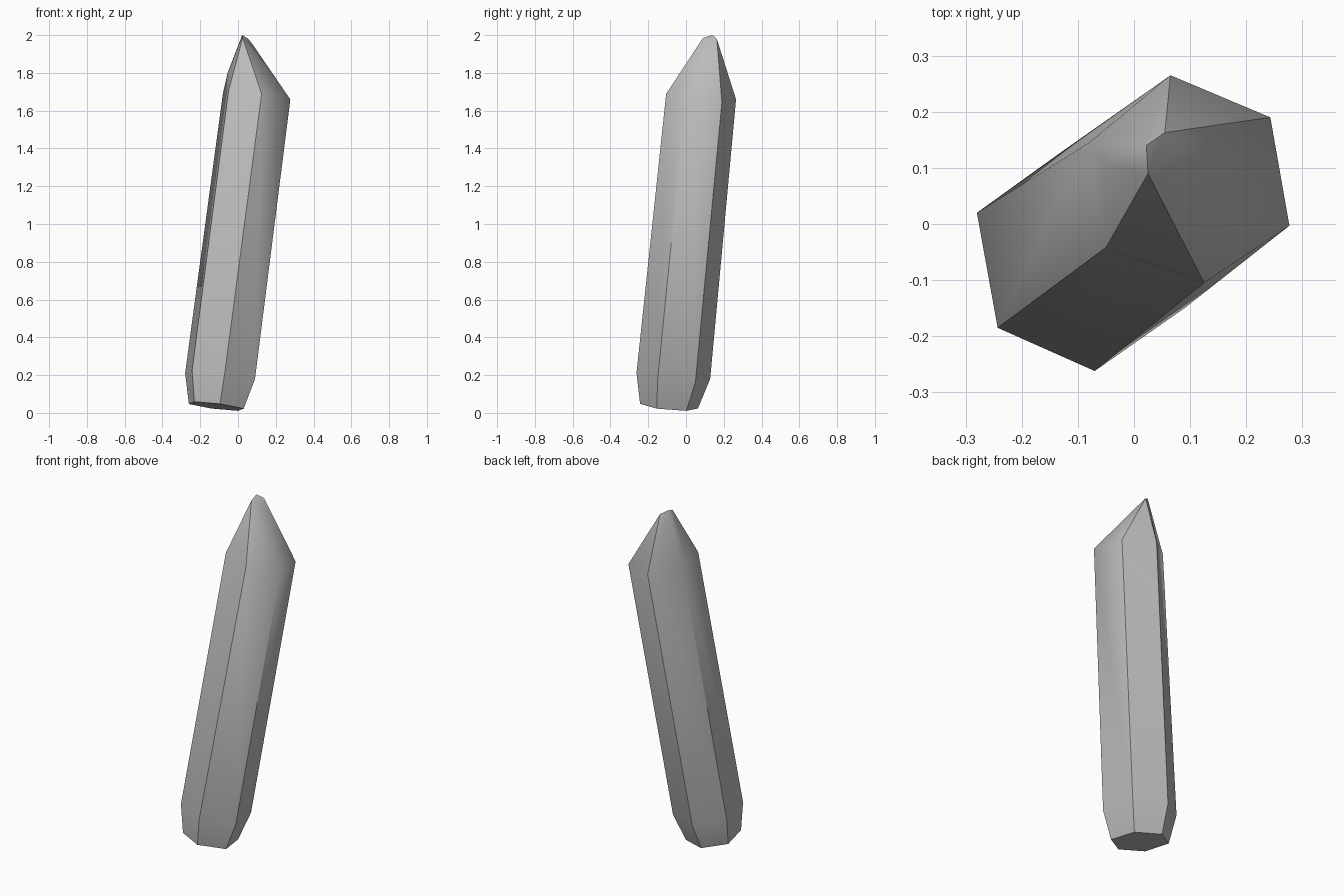
import bpy, bmesh, math
from mathutils import Vector

cube = bpy.data.objects.get("Cube")
if cube:
    bpy.data.objects.remove(cube, do_unlink=True)

# Single grey stone colour
stone = bpy.data.materials.new("stone_grey")
stone.use_nodes = True
grey = (0.5, 0.5, 0.5, 1)
stone.diffuse_color = grey
stone.node_tree.nodes["Principled BSDF"].inputs["Base Color"].default_value = grey


def tilted_ring(outline, height):
    """Six corners on a plane square to the leaning axis."""
    return [Vector((x, y, height - 0.13 * x - 0.10 * y)) for x, y in outline]


# Six-sided outlines of the leaning shaft
shoulder = [(0.065, 0.265), (0.243, 0.19), (0.277, -0.003),
            (0.125, -0.105), (-0.05, -0.042), (-0.08, 0.145)]
waist = [(-0.13, 0.128), (0.05, 0.05), (0.09, -0.15),
         (-0.07, -0.262), (-0.243, -0.185), (-0.28, 0.02)]
foot = [((x + 0.095) * 0.785 - 0.115, (y + 0.067) * 0.785 - 0.09) for x, y in waist]

# Chipped, off-centre tip
tip = [(0.025, 0.09, 1.985), (0.022, 0.14, 2.0), (0.055, 0.163, 1.98),
       (0.085, 0.145, 1.94), (0.06, 0.075, 1.93), (-0.055, 0.11, 1.8)]

bm = bmesh.new()
rings = [[bm.verts.new(p) for p in tilted_ring(outline, height)]
         for outline, height in ((foot, 0.011), (waist, 0.176), (shoulder, 1.695))]

# Tip facets wrapped over the shoulder ring, left open underneath
top = rings[2]
points = [bm.verts.new(p) for p in tip]
bmesh.ops.convex_hull(bm, input=top + points)
under = [f for f in bm.faces if all(v in top for v in f.verts)]
bmesh.ops.delete(bm, geom=under, context='FACES_ONLY')
bmesh.ops.delete(bm, geom=[v for v in bm.verts if v in points and not v.link_faces],
                 context='VERTS')
bmesh.ops.delete(bm, geom=[e for e in bm.edges if not e.link_faces], context='EDGES')

# Shaft sides, tapered foot and base
for low, high in zip(rings, rings[1:]):
    for i in range(6):
        j = (i + 1) % 6
        bm.faces.new((low[i], low[j], high[j], high[i]))
bm.faces.new(rings[0])
bmesh.ops.recalc_face_normals(bm, faces=bm.faces)

mesh = bpy.data.meshes.new("crystal")
bm.to_mesh(mesh)
bm.free()
mesh.materials.append(stone)
crystal = bpy.data.objects.new("crystal", mesh)
bpy.context.collection.objects.link(crystal)

# Soft shading with crisp long edges
bpy.context.view_layer.objects.active = crystal
crystal.select_set(True)
bpy.ops.object.shade_smooth_by_angle(angle=math.radians(38))
